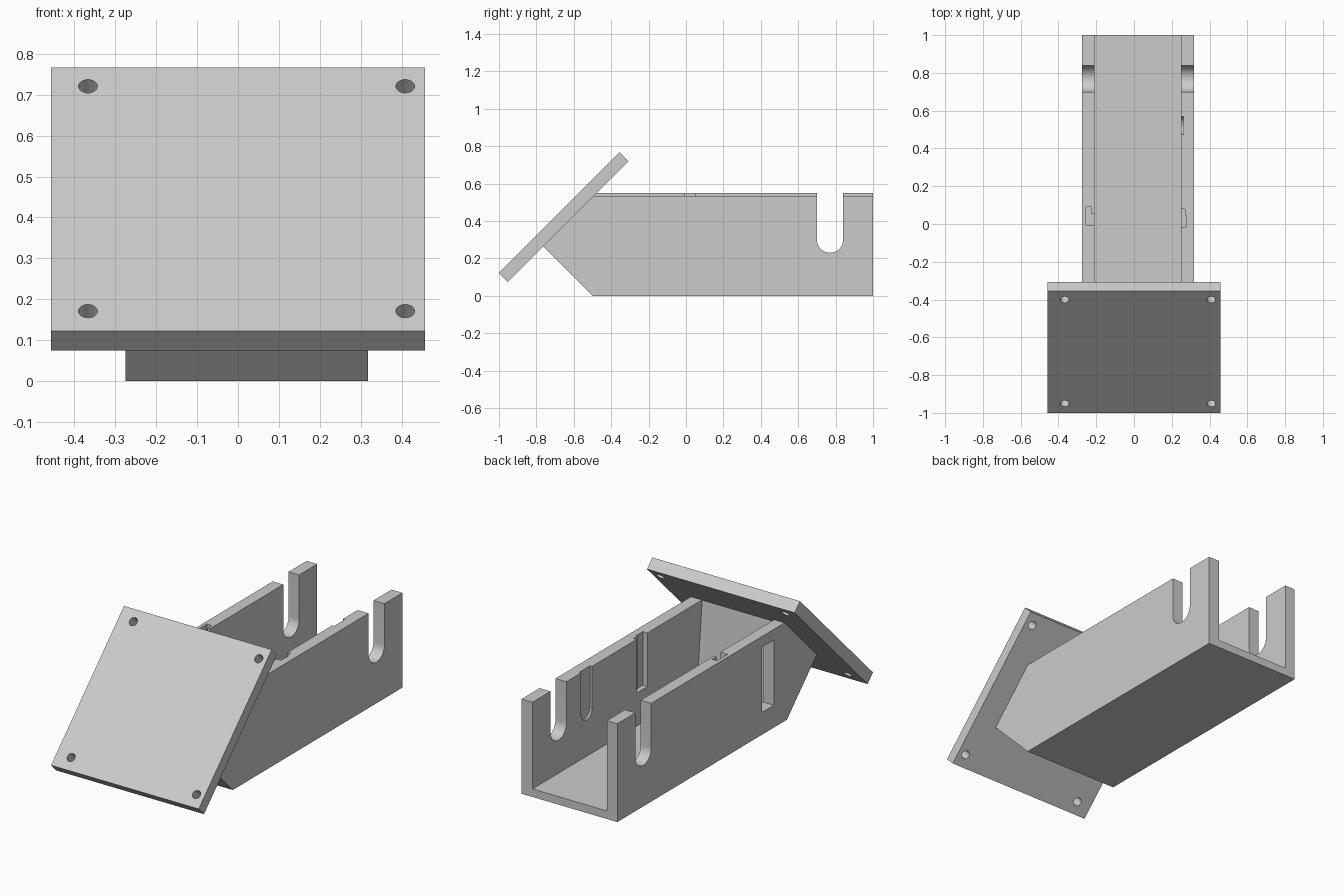
import bpy, bmesh, math

if "Cube" in bpy.data.objects:
    bpy.data.objects.remove(bpy.data.objects["Cube"])

grey = bpy.data.materials.new("light_grey")
grey.use_nodes = True
COLOUR = (0.6, 0.6, 0.6, 1)
grey.diffuse_color = COLOUR
grey.node_tree.nodes["Principled BSDF"].inputs["Base Color"].default_value = COLOUR


def prism(name, profile, x0, x1):
    """Extrude a (y, z) outline along x."""
    bm = bmesh.new()
    face = bm.faces.new([bm.verts.new((x0, y, z)) for y, z in profile])
    new = bmesh.ops.extrude_face_region(bm, geom=[face])["geom"]
    verts = [v for v in new if isinstance(v, bmesh.types.BMVert)]
    bmesh.ops.translate(bm, verts=verts, vec=(x1 - x0, 0, 0))
    bmesh.ops.recalc_face_normals(bm, faces=bm.faces)
    mesh = bpy.data.meshes.new(name)
    bm.to_mesh(mesh)
    bm.free()
    mesh.materials.append(grey)
    obj = bpy.data.objects.new(name, mesh)
    bpy.context.collection.objects.link(obj)
    return obj


def block(x0, x1, y0, y1, z0, z1):
    return prism("cutter", [(y0, z0), (y1, z0), (y1, z1), (y0, z1)], x0, x1)


def u_slot(x0, x1, y, radius, bottom, top, steps=20):
    """Slot open at the top with a round bottom."""
    arc = [math.pi + math.pi * i / steps for i in range(steps + 1)]
    points = [(y + radius * math.cos(a), bottom + radius + radius * math.sin(a)) for a in arc]
    return prism("cutter", points + [(y + radius, top), (y - radius, top)], x0, x1)


def cut(obj, cutter):
    cutter.hide_render = True
    mod = obj.modifiers.new("cut", "BOOLEAN")
    mod.operation = "DIFFERENCE"
    mod.solver = "EXACT"
    mod.object = cutter
    bpy.context.view_layer.objects.active = obj
    bpy.ops.object.modifier_apply(modifier=mod.name)
    bpy.data.objects.remove(cutter)


# Overall trough sizes
RIGHT, LEFT = -0.275, 0.318
IN_RIGHT, IN_LEFT = -0.21, 0.25
TOP, LOW_TOP, ABOVE = 0.55, 0.53, 0.7

# Trough body with a chamfered front
body = prism("trough_body", [(-0.5, 0), (1, 0), (1, TOP), (-0.48, TOP), (-0.765, 0.265)], RIGHT, LEFT)

# Open channel, with a slightly leaning front wall
cut(body, prism("cutter", [(-0.455, 0.045), (1.1, 0.045), (1.1, ABOVE), (-0.5, ABOVE), (-0.5, LOW_TOP)],
                IN_RIGHT, IN_LEFT))
# Lower left wall
cut(body, block(IN_LEFT - 0.01, 0.4, -0.7, 1.1, LOW_TOP, ABOVE))
# Axle notches through both walls
cut(body, u_slot(-0.4, 0.4, 0.77, 0.07, 0.23, ABOVE))
# Shallow round-bottomed recess inside the left wall
cut(body, u_slot(0.2, 0.262, 0.522, 0.048, 0.25, ABOVE))
# Stepped recess inside the left wall
cut(body, block(0.2, 0.27, -0.015, 0.08, 0.23, ABOVE))
cut(body, block(0.2, 0.278, -0.015, 0.045, 0.23, ABOVE))
# Stepped recess inside the right wall
cut(body, block(-0.225, -0.15, -0.005, 0.052, 0.23, ABOVE))
cut(body, block(-0.255, -0.225, -0.005, 0.09, 0.23, ABOVE))
# Rectangular window in the right wall
cut(body, block(-0.4, -0.2, -0.384, -0.278, 0.125, 0.49))

# Tilted mounting plate
plate = prism("mounting_plate", [(-1, 0.122), (-0.953, 0.075), (-0.308, 0.72), (-0.355, 0.767)], -0.457, 0.457)

# Four screw holes square to the plate
for x in (-0.367, 0.409):
    for y in (-0.95, -0.4):
        bpy.ops.mesh.primitive_cylinder_add(vertices=32, radius=0.023, depth=0.3,
                                            location=(x, y, y + 1.12),
                                            rotation=(math.radians(45), 0, 0))
        hole = bpy.context.object
        hole.data.materials.append(grey)
        cut(plate, hole)

# Smooth the round slots and holes, keep the edges crisp
for obj in (body, plate):
    bpy.ops.object.select_all(action="DESELECT")
    obj.select_set(True)
    bpy.context.view_layer.objects.active = obj
    bpy.ops.object.shade_smooth_by_angle(angle=math.radians(25))
